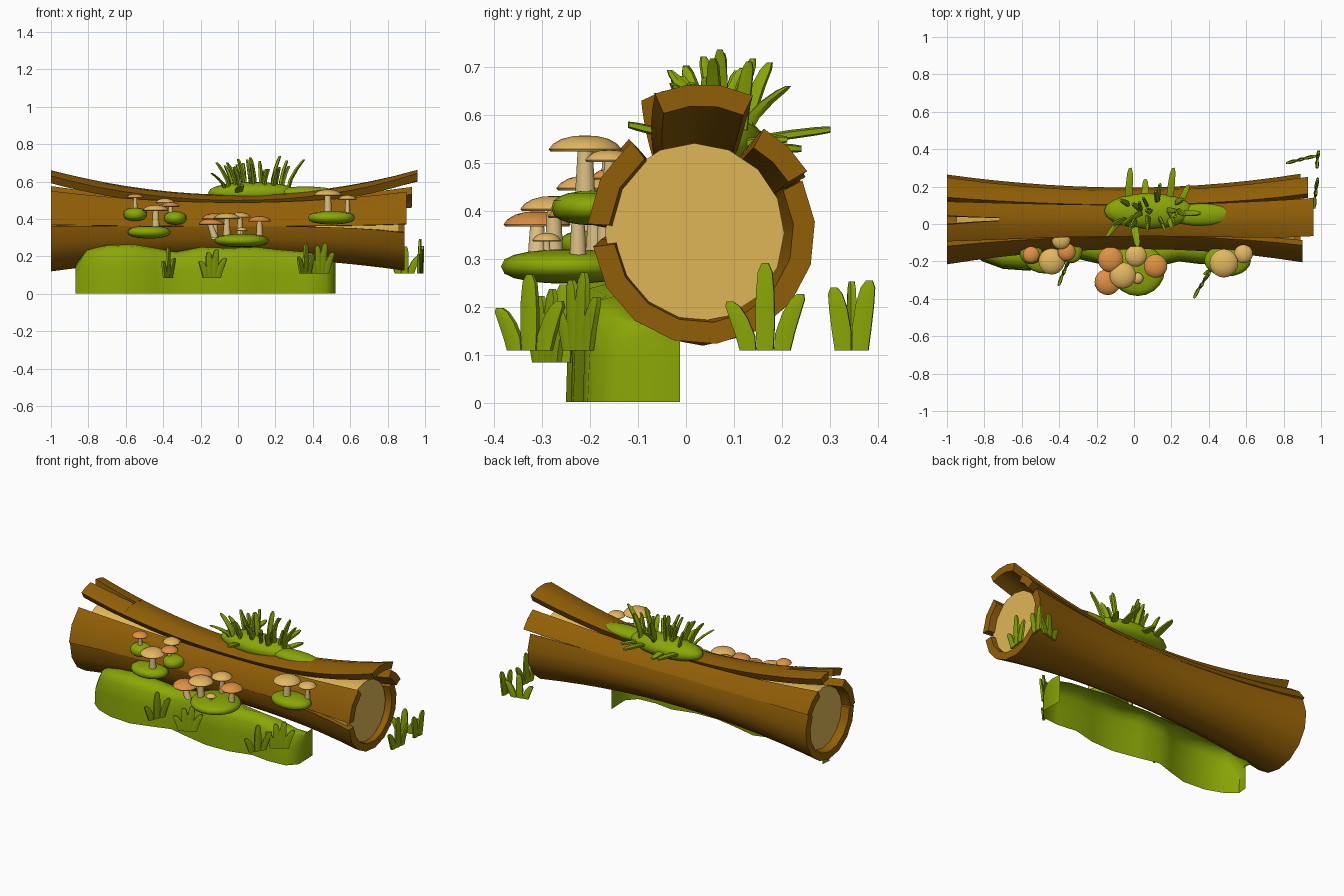
import bpy, bmesh, math, random
from mathutils import Vector

if "Cube" in bpy.data.objects:
    bpy.data.objects.remove(bpy.data.objects["Cube"])
random.seed(4)

def mat(name, r, g, b):
    m = bpy.data.materials.new(name)
    m.diffuse_color = (r, g, b, 1)
    m.use_nodes = True
    m.node_tree.nodes["Principled BSDF"].inputs["Base Color"].default_value = m.diffuse_color
    return m

BARK = mat("bark brown", 0.285, 0.114, 0.002)
WOOD = mat("inner wood tan", 0.74, 0.47, 0.095)
MOSS = mat("moss green", 0.255, 0.385, 0.002)
TAN = mat("tan cap", 0.77, 0.475, 0.12)
ORANGE = mat("orange cap", 0.75, 0.285, 0.06)
STEM = mat("cream stem", 0.70, 0.52, 0.23)

def make(name, verts, faces, material, smooth=35):
    me = bpy.data.meshes.new(name)
    me.from_pydata([tuple(v) for v in verts], [], faces)
    bm = bmesh.new()
    bm.from_mesh(me)
    bmesh.ops.recalc_face_normals(bm, faces=bm.faces)
    bm.to_mesh(me)
    bm.free()
    ob = bpy.data.objects.new(name, me)
    bpy.context.collection.objects.link(ob)
    me.materials.append(material)
    bpy.ops.object.select_all(action='DESELECT')
    ob.select_set(True)
    bpy.context.view_layer.objects.active = ob
    bpy.ops.object.shade_smooth_by_angle(angle=math.radians(smooth))
    return ob

def loft(rings, caps=True):
    """Faces joining equal closed rings, with both ends capped."""
    n = len(rings[0])
    verts = [v for r in rings for v in r]
    faces = [(i*n+j, i*n+(j+1) % n, (i+1)*n+(j+1) % n, (i+1)*n+j)
             for i in range(len(rings)-1) for j in range(n)]
    if caps:
        faces += [tuple(range(n)), tuple(range((len(rings)-1)*n, len(rings)*n))]
    return verts, faces

# ---- hollow log, waisted in the middle
CZ = 0.355

def radius(x):
    return 0.165 + (0.085 if x > 0 else 0.07)*x*x

def polar(x, r, a):
    a = math.radians(a)
    return Vector((x, 0.03 + 0.008*max(x, 0) + r*math.cos(a), CZ + r*math.sin(a)))

def plank(name, x0, x1, a0, a1, gap0=(0, 0), gap1=(0, 0), lift=0.0, base=0.0,
          mid=None, thick=0.045, n=14):
    """Bark strip between two angles; edges draw in at the left/right end."""
    k = max(2, round((a1-a0)/24))
    mid = math.radians(mid or (a0+a1)/2)
    rings = []
    for i in range(n+1):
        x = x0 + (x1-x0)*i/n
        s = 0 if x < 0 else 1
        e = abs(x)**3
        b0, b1 = a0 + gap0[s]*e, a1 - gap1[s]*e
        ang = [b0 + (b1-b0)*j/k for j in range(k+1)]
        r = radius(x)
        off = Vector((0, math.cos(mid), math.sin(mid)))*(base + lift*x*x)
        rings.append([polar(x, r, a)+off for a in ang] +
                     [polar(x, r-thick, a)+off for a in reversed(ang)])
    v, f = loft(rings, False)
    m = 2*(k+1)  # C-shaped end caps as quads
    for b in (0, n*m):
        f += [(b+j, b+j+1, b+m-2-j, b+m-1-j) for j in range(k)]
    return make(name, v, f, BARK)

plank("lower_bark", -1, 0.89, 178, 388, (0, 13), (0, 0))
plank("front_bark_plank", -1, 0.90, 126, 178, (0, 2), (0, 2), 0.012)
plank("back_bark_plank", -1, 0.93, 27, 64, (0, 4), (0, 4), 0.014)
plank("top_bark_plank", -0.72, 0.96, 64, 125, (2, 0), (5, 13), 0.062, 0.01, 94.5)
plank("top_fork_front", -1, -0.72, 90, 125, (7, 0), (5, 0), 0.062, 0.01, 94.5, n=5)
plank("top_fork_back", -1, -0.72, 64, 90, (2, 0), (5, 0), 0.062, 0.01, 94.5, n=5)

xs = [-0.95 + 1.81*i/12 for i in range(13)]
v, f = loft([[polar(x, radius(x)-0.041, 22.5*j) + Vector((0, -0.022*max(x, 0), 0))
              for j in range(16)] for x in xs])
make("wood_core", v, f, WOOD)

# ---- moss draped from the log to the ground, an open sheet: x, front y, top z
stations = [(-0.87, -0.15, 0.15), (-0.81, -0.20, 0.235), (-0.70, -0.24, 0.26),
            (-0.56, -0.25, 0.265), (-0.44, -0.215, 0.245), (-0.33, -0.18, 0.225),
            (-0.20, -0.21, 0.25), (-0.05, -0.24, 0.245), (0.10, -0.235, 0.25),
            (0.24, -0.20, 0.235), (0.36, -0.215, 0.225), (0.47, -0.205, 0.20),
            (0.52, -0.15, 0.17)]
cols = []
for x, y, z in stations:
    cols.append([(x, y, 0.003), (x, y+0.004, z*0.5), (x, y+0.012, z-0.045),
                 (x, y+0.035, z-0.01), (x, y+0.075, z), (x, max(y+0.1, -0.1), z-0.01)])
for end, x, y in ((0, -0.865, -0.09), (-1, 0.515, -0.012)):
    c = [(x, y, p[2]) for p in cols[end]]
    cols = [c] + cols if end == 0 else cols + [c]
v = [p for c in cols for p in c]
f = [(i*6+j, i*6+j+1, i*6+j+7, i*6+j+6) for i in range(len(cols)-1) for j in range(5)]
make("moss_drape", v, f, MOSS, 50)

# ---- moss cushions
def cushion(name, c, s, p=0.75):
    bm = bmesh.new()
    bmesh.ops.create_uvsphere(bm, u_segments=20, v_segments=10, radius=1)
    bm.verts.index_update()
    for q in bm.verts:
        z = math.copysign(abs(q.co.z)**p, q.co.z)
        q.co = Vector(c) + Vector((q.co.x*s[0], q.co.y*s[1], z*s[2]))
    verts = [q.co.copy() for q in bm.verts]
    faces = [[q.index for q in fa.verts] for fa in bm.faces]
    bm.free()
    make(name, verts, faces, MOSS, 60)

cushion("moss_ledge_1", (-0.55, -0.155, 0.425), (0.062, 0.06, 0.036))
cushion("moss_ledge_2", (-0.475, -0.18, 0.33), (0.115, 0.085, 0.034))
cushion("moss_ledge_3", (-0.335, -0.14, 0.405), (0.06, 0.07, 0.036))
cushion("moss_ledge_4", (0.02, -0.245, 0.285), (0.145, 0.14, 0.036))
cushion("moss_ledge_5", (0.50, -0.195, 0.407), (0.125, 0.085, 0.036))
cushion("top_moss", (0.08, 0.07, 0.54), (0.24, 0.095, 0.058), 0.9)
cushion("top_moss_tongue", (0.36, 0.05, 0.54), (0.175, 0.06, 0.034), 0.9)

# ---- mushrooms
def lathe(profile, base, tilt, n):
    rings = [[Vector(base) + Vector((r*math.cos(2*math.pi*j/n) + tilt*z,
              r*math.sin(2*math.pi*j/n), z)) for j in range(n)] for r, z in profile]
    return loft(rings)

def mushroom(i, x, y, top, r, foot, material, tilt=0.0):
    h = 0.008 + r*0.34
    prof = [(0.002, 0), (0.35*r, -0.05*h), (0.65*r, -0.22*h), (0.88*r, -0.52*h),
            (r, -0.85*h), (0.95*r, -h), (0.6*r, -0.95*h), (0.25*r, -0.85*h)]
    v, f = lathe(prof, (x, y, top), tilt, 20)
    make("mushroom_cap_%d" % i, v, f, material, 50)
    d = foot - top + h*0.8
    s = r*0.25
    v, f = lathe([(s*0.85, 0), (s, d*0.4), (s*1.2, d)], (x, y, top-h*0.8), tilt, 10)
    make("mushroom_stem_%d" % i, v, f, STEM, 50)

shrooms = [(-0.55, -0.165, 0.535, 0.045, 0.44, ORANGE), (-0.44, -0.20, 0.475, 0.070, 0.35, TAN),
           (-0.39, -0.085, 0.51, 0.050, 0.40, TAN), (-0.36, -0.15, 0.49, 0.048, 0.42, ORANGE),
           (-0.125, -0.19, 0.43, 0.068, 0.29, ORANGE), (-0.15, -0.31, 0.40, 0.070, 0.30, ORANGE, -0.35),
           (-0.06, -0.275, 0.432, 0.070, 0.30, TAN), (0.01, -0.17, 0.435, 0.058, 0.30, TAN),
           (0.115, -0.225, 0.415, 0.063, 0.30, ORANGE), (0.02, -0.29, 0.355, 0.030, 0.30, TAN),
           (0.48, -0.21, 0.558, 0.076, 0.42, TAN), (0.585, -0.16, 0.528, 0.050, 0.42, TAN)]
for i, s in enumerate(shrooms):
    mushroom(i+1, *s)

# ---- grass: thick curved blades with rounded tips
def blade(base, lean, h, w, side, t=0.02):
    side = Vector((side[0], side[1], 0)).normalized()
    nrm = side.cross(Vector((0, 0, 1)))
    if h < 0.06:  # flopped blades lie flat
        nrm = Vector((0, 0, 1))
    rings = []
    for u, k in [(0, 0.85), (0.3, 1), (0.65, 0.95), (0.9, 0.75), (1, 0.35)]:
        p = Vector(base) + Vector((lean[0], lean[1], 0))*u**1.6 + Vector((0, 0, h*u))
        a, b = side*w*k/2, nrm*t/2*(0.5+0.5*k)
        rings.append([p-a-b*0.6, p-b, p+a-b*0.6, p+a+b*0.6, p+b, p-a+b*0.6])
    return loft(rings)

def tuft(name, blades):
    verts, faces = [], []
    for b in blades:
        v, f = blade(*b)
        faces += [tuple(q+len(verts) for q in fa) for fa in f]
        verts += v
    make(name, verts, faces, MOSS)

# ground tufts: x, y, base z, height, number of blades, width direction
ground = [(-0.375, -0.255, 0.085, 0.17, 3, (0.35, 0.8)), (-0.14, -0.29, 0.085, 0.17, 4, (0.9, 0.5)),
          (0.36, -0.325, 0.11, 0.165, 3, (0.5, 0.8)), (0.44, -0.225, 0.11, 0.18, 4, (0.8, 0.5)),
          (0.97, 0.165, 0.11, 0.19, 3, (0.12, 1)), (0.89, 0.345, 0.11, 0.15, 3, (1, 0.25)),
          (0.98, 0.345, 0.11, 0.175, 2, (0.1, 1))]
for i, (x, y, z, h, n, d) in enumerate(ground):
    d = Vector((d[0], d[1], 0)).normalized()
    bl = []
    for j in range(n):
        s = (j-(n-1)/2)/max(1, (n-1)/2)
        o = d*s*0.036
        bl.append(((x+o.x, y+o.y, z), d*s*0.038 + Vector((0.004, 0, 0)),
                   h*(1 - 0.42*abs(s-0.1)), 0.04, d))
    tuft("ground_grass_%d" % (i+1), bl)

# tuft on top of the log
bl = []
for i in range(24):
    u = i/23
    x = -0.06 + 0.31*u + random.uniform(-0.02, 0.02)
    y = 0.07 + random.uniform(-0.06, 0.06)
    lx = (x-0.10)*0.4 + random.uniform(-0.02, 0.02)
    ly = (y-0.07)*1.2 + random.uniform(-0.04, 0.04)
    h = random.uniform(0.10, 0.175) - abs(y-0.07)*0.5
    bl.append(((x, y, 0.565), (lx, ly), h, 0.03, (random.uniform(-0.5, 0.7), 1)))
# low blades flopping backward, and one over the front
for x, y, lx, ly, h in [(-0.03, 0.13, 0.01, 0.17, 0.03), (0.19, 0.13, 0.02, 0.17, 0.03),
                        (0.06, 0.12, 0.0, 0.12, -0.01), (0.25, 0.12, 0.04, 0.09, 0.01),
                        (0.0, 0.0, 0.02, -0.12, 0.04)]:
    bl.append(((x, y, 0.54), (lx, ly), h, 0.04, (1, 0.15)))
tuft("top_grass", bl)
